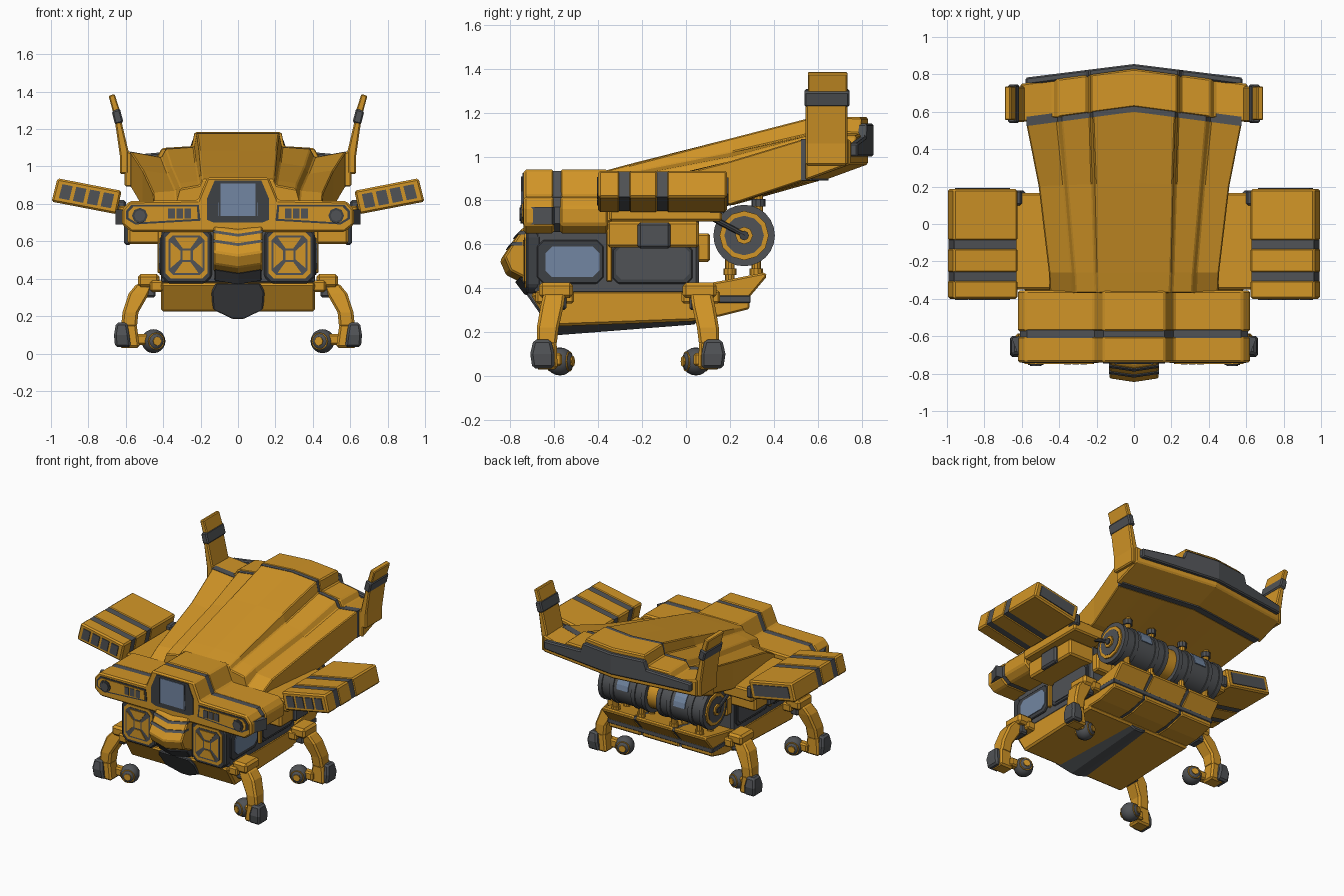
import bpy, bmesh, math
from mathutils import Vector, Matrix

if "Cube" in bpy.data.objects:
    bpy.data.objects.remove(bpy.data.objects["Cube"])

def material(name, rgb):
    m = bpy.data.materials.new(name)
    m.diffuse_color = (*rgb, 1)
    m.use_nodes = True
    m.node_tree.nodes["Principled BSDF"].inputs["Base Color"].default_value = m.diffuse_color
    return m

YEL = material("industrial yellow", (0.64, 0.30, 0.020))
GREY = material("dark grey metal", (0.080, 0.085, 0.092))
DARK = material("charcoal frame", (0.048, 0.052, 0.058))
GLASS = material("blue glass", (0.17, 0.24, 0.36))

# Helper marking the centre of the four legs
leg_centre = bpy.data.objects.new("leg_mirror_centre", None)
leg_centre.location = (0, -0.265, 0)
leg_centre.hide_render = True
bpy.context.collection.objects.link(leg_centre)

def make(name, bm, mat, bevel=0.0, mir=False, quad=False, smooth=False):
    bmesh.ops.recalc_face_normals(bm, faces=bm.faces)
    me = bpy.data.meshes.new(name)
    bm.to_mesh(me)
    bm.free()
    me.materials.append(mat)
    ob = bpy.data.objects.new(name, me)
    bpy.context.collection.objects.link(ob)
    if smooth:
        bpy.context.view_layer.objects.active = ob
        ob.select_set(True)
        bpy.ops.object.shade_smooth_by_angle(angle=math.radians(35))
        ob.select_set(False)
    if bevel:
        b = ob.modifiers.new("bevel", 'BEVEL')
        b.width, b.segments, b.limit_method = bevel, 1, 'ANGLE'
    if mir or quad:
        m = ob.modifiers.new("mirror", 'MIRROR')
        m.use_axis = (True, quad, False)
        m.mirror_object = leg_centre
    return ob

def loft(name, rings, mat, bevel=0.0, strip=False, **kw):
    bm = bmesh.new()
    vs = [[bm.verts.new(p) for p in r] for r in rings]
    n = len(vs[0])
    for a, b in zip(vs, vs[1:]):
        for i in range(n):
            bm.faces.new((a[i], a[(i + 1) % n], b[(i + 1) % n], b[i]))
    for r in (vs[0], vs[-1]):
        if strip:
            for i in range(n // 2 - 1):
                bm.faces.new((r[i], r[i + 1], r[n - 2 - i], r[n - 1 - i]))
        else:
            bm.faces.new(r)
    return make(name, bm, mat, bevel, **kw)

def prism(name, pts, axis, a, b, mat, bevel=0.0, **kw):
    f = {'x': lambda p, d: (d, *p), 'y': lambda p, d: (p[0], d, p[1]), 'z': lambda p, d: (*p, d)}[axis]
    return loft(name, [[f(p, d) for p in pts] for d in (a, b)], mat, bevel, **kw)

def rect(x0, x1, z0, z1, c=0.0):
    if not c:
        return [(x0, z0), (x1, z0), (x1, z1), (x0, z1)]
    return [(x0 + c, z0), (x1 - c, z0), (x1, z0 + c), (x1, z1 - c),
            (x1 - c, z1), (x0 + c, z1), (x0, z1 - c), (x0, z0 + c)]

def box(name, x, y, z, mat, bevel=0.01, **kw):
    return prism(name, rect(*x, *y), 'z', *z, mat, bevel, **kw)

def sym(half):
    return half + [(-x, z) for x, z in reversed(half)]

def cyl(name, c, axis, r, length, mat, n=24, **kw):
    bm = bmesh.new()
    rot = Vector(axis).to_track_quat('Z', 'Y').to_matrix().to_4x4()
    bmesh.ops.create_cone(bm, cap_ends=True, segments=n, radius1=r, radius2=r, depth=length,
                          matrix=Matrix.Translation(c) @ rot)
    return make(name, bm, mat, smooth=n > 12, **kw)

def beam(name, stops, mat, bevel=0.012, **kw):
    rings = [[(x - w / 2, y - d / 2, z), (x + w / 2, y - d / 2, z), (x + w / 2, y + d / 2, z),
              (x - w / 2, y + d / 2, z)] for x, y, z, w, d in stops]
    return loft(name, rings, mat, bevel, **kw)

# Cab roof in two pieces with a grey band between
roof = sym([(.165, .94), (.215, .82), (.58, .815), (.62, .77), (.62, .69), (.57, .65)])
prism("roof_front", roof, 'y', -.74, -.60, YEL, .01)
prism("roof_band", [(x * .985, .79 + (z - .79) * .96) for x, z in roof], 'y', -.61, -.56, GREY)
prism("roof_rear", roof, 'y', -.575, -.355, YEL, .01)

# Roof face: windshield, lamps, grilles
prism("windshield_frame", sym([(.125, .925), (.165, .83), (.165, .715), (.13, .70)]), 'y', -.745, -.73, DARK)
prism("windshield", sym([(.10, .91), (.105, .735)]), 'y', -.749, -.735, GLASS)
for s in (-1, 1):
    prism("windshield_post", rect(s * .098 - .004, s * .098 + .004, .73, .91), 'y', -.752, -.735, DARK)
prism("face_recess", [(.20, .71), (.55, .69), (.60, .72), (.60, .76), (.57, .795), (.21, .795)],
      'y', -.744, -.73, DARK, mir=True)
prism("face_panel", [(.215, .72), (.545, .70), (.585, .725), (.585, .757), (.56, .785), (.22, .785)],
      'y', -.748, -.73, YEL, mir=True)
cyl("lamp_ring", (.525, -.745, .737), (0, 1, 0), .042, .02, DARK, 8, mir=True)
cyl("lamp", (.525, -.75, .737), (0, 1, 0), .03, .02, GREY, 8, mir=True)
for i in range(3):
    prism("grille", rect(.25 + i * .044, .285 + i * .044, .722, .775), 'y', -.752, -.735, GREY, mir=True)
prism("roof_side_lamp", [(.61, -.60), (.655, -.61), (.615, -.71)], 'z', .69, .77, GREY, mir=True)

# Tapered stepped tail deck rising to the rear
def section(y, chev, half):
    full = [(-x, a, b) for x, a, b in reversed(half[1:])] + half
    yy = lambda x: y + chev * (1 - abs(x) / .6)
    return [(x, yy(x), a) for x, a, b in full] + [(x, yy(x), b) for x, a, b in reversed(full)]

front = [(0, .935, .70), (.19, .93, .70), (.205, .90, .70), (.31, .88, .70), (.33, .81, .70), (.45, .80, .70)]
step = [(0, .965, .71), (.195, .96, .71), (.21, .925, .71), (.315, .91, .71), (.335, .87, .71), (.455, .86, .71)]
mid = [(0, 1.085, .78), (.207, 1.085, .78), (.225, 1.02, .78), (.355, 1.0, .78), (.375, .96, .78), (.51, .98, .78)]
rear = [(0, 1.18, .89), (.22, 1.18, .89), (.235, 1.105, .89), (.385, 1.095, .89), (.41, 1.05, .89), (.575, 1.08, .89)]
rim = [(x * 1.055, a + .004, b) for x, a, b in rear]
rim2 = [(x, a - .005, .965) for x, a, b in rim]
loft("tail_deck", [section(-.37, 0, front), section(-.26, 0, step), section(.2, .02, mid), section(.53, .08, rear)],
     YEL, .006, strip=True)
loft("tail_seam", [section(.52, .08, rear), section(.57, .08, rear)], GREY, strip=True)
loft("tail_rim", [section(.545, .08, rim), section(.75, .08, rim2)], YEL, .008, strip=True)
bar = [(0, 1.15, 1.0), (.24, 1.15, 1.0), (.26, 1.09, 1.0), (.58, 1.06, 1.0)]
loft("tail_bumper", [section(.74, .08, bar), section(.78, .075, bar)], GREY, .008, strip=True)

# Upright tail fins with grey bands
prism("fin_base", [(.585, .96), (.632, .96), (.632, 1.06), (.658, 1.24), (.624, 1.245), (.585, 1.08)],
      'y', .545, .735, YEL, .008, mir=True)
prism("fin_band", [(.612, 1.235), (.658, 1.225), (.675, 1.295), (.632, 1.31)], 'y', .54, .745, GREY, .008, mir=True)
prism("fin_tip", [(.632, 1.30), (.668, 1.29), (.692, 1.378), (.66, 1.388)], 'y', .555, .735, YEL, .006, mir=True)

# Side wings: tilted boxes with grey bands, front ports and rear panel
W = [Vector(p) for p in ((.65, .745), (.997, .812), (.965, .937), (.622, .87))]
def wing_pt(u, v):
    return tuple((W[0] * (1 - u) + W[1] * u) * (1 - v) + (W[3] * (1 - u) + W[2] * u) * v)
def wing_quad(u0, u1, v0, v1):
    return [wing_pt(u0, v0), wing_pt(u1, v0), wing_pt(u1, v1), wing_pt(u0, v1)]
for a, b in ((-.40, -.30), (-.262, -.128), (-.09, .187)):
    prism("wing_block", wing_quad(0, 1, 0, 1), 'y', a, b, YEL, .01, mir=True)
prism("wing_bands", wing_quad(.015, .985, .04, .96), 'y', -.31, -.07, GREY, mir=True)
for i in range(4):
    prism("wing_port", wing_quad(.1 + i * .215, .26 + i * .215, .2, .8), 'y', -.406, -.39, GREY, mir=True)
prism("wing_rear_panel", wing_quad(.1, .9, .2, .8), 'y', .18, .193, GREY, mir=True)
box("wing_arm", (.38, .64), (-.35, .165), (.705, .79), YEL, mir=True)
box("wing_hinge", (.60, .645), (.10, .18), (.74, .82), GREY, mir=True)

# Main cabin and side rails
box("cabin", (-.41, .41), (-.69, .06), (.37, .72), GREY, .015)
box("side_rail", (.39, .59), (-.36, .06), (.585, .705), YEL, .012, mir=True)
box("rail_box", (.57, .61), (-.22, -.07), (.58, .70), GREY, .012, mir=True)
box("side_post", (.40, .43), (-.362, -.338), (.43, .66), YEL, .004, mir=True)
prism("window_frame", rect(-.68, -.375, .42, .62, .03), 'x', .40, .42, DARK, .005, mir=True)
prism("side_window", rect(-.64, -.395, .45, .59, .03), 'x', .41, .425, GLASS, mir=True)
prism("panel_frame", rect(-.335, .03, .42, .60, .025), 'x', .40, .418, DARK, .005, mir=True)
prism("side_panel", rect(-.32, .015, .44, .59, .025), 'x', .41, .424, GREY, mir=True)

# Square front vents with four yellow blades
prism("vent_frame", rect(.14, .412, .375, .675, .035), 'y', -.73, -.66, DARK, .01, mir=True)
prism("vent_rim", rect(.162, .388, .40, .65, .03), 'y', -.735, -.70, YEL, mir=True)
prism("vent_plate", rect(.18, .372, .42, .632, .025), 'y', -.738, -.70, GREY, mir=True)
for k in range(4):
    ca, sa = math.cos(k * math.pi / 2), math.sin(k * math.pi / 2)
    pts = [(.275 + (x * ca - z * sa) * .95, .526 + (x * sa + z * ca) * 1.05)
           for x, z in ((.035, -.022), (.09, -.066), (.09, .066), (.035, .022))]
    prism("vent_blade", pts, 'y', -.743, -.71, YEL, mir=True)
prism("vent_hub", rect(.253, .297, .50, .55), 'y', -.743, -.71, YEL, mir=True)

# Pointed nose with chevron stripes
def nose(name, prof, mat, w=.132, bevel=0.0, drop=.02):
    loft(name, [[(x, y + (.02 if x else 0), z + (drop if x else 0)) for y, z in prof] for x in (-w, 0, w)], mat, bevel)
nose("nose", [(-.66, .68), (-.76, .66), (-.848, .525), (-.82, .46), (-.74, .42), (-.66, .42)], YEL, bevel=.008)
for z in (.575, .625):
    y = -.848 + (z - .525) * .652
    nose("nose_stripe", [(y - .006, z), (y + .004, z + .015), (y + .05, z + .015), (y + .05, z)], GREY, .133)
nose("nose_slot", [(-.70, .43), (-.78, .43), (-.735, .37), (-.68, .37)], DARK, .125, .004)

# Lower hull, keel and rear platform
prism("lower_hull", [(-.71, .375), (-.62, .225), (.05, .25), (.05, .39), (-.6, .39)], 'x', -.412, .412, YEL, .012)
K = sym([(.12, .375), (.142, .33), (.135, .235), (.03, .185)])
loft("keel", [[(x, -.73 + (.375 - z) * .7, z) for x, z in K], [(x, .045, z + .05 * (z < .3)) for x, z in K]], GREY, .008)
plat = [(.03, .265), (.15, .27), (.29, .305), (.29, .36), (.37, .455), (.36, .472), (.2, .44), (.03, .41)]
for a, b in ((-.412, -.16), (-.145, .145), (.16, .412)):
    prism("rear_platform", plat, 'x', a, b, YEL, .008)
prism("platform_core", [(y - .008, .37 + (z - .37) * .95) for y, z in plat], 'x', -.40, .40, GREY)
box("platform_band", (-.416, .416), (.05, .295), (.333, .366), GREY, .004)

# Twin tanks slung under the tail
TY, TZ = .265, .64
cyl("tank_axle", (0, TY, TZ), (1, 0, 0), .11, .82, YEL)
cyl("tank", (.225, TY, TZ), (1, 0, 0), .132, .36, GREY, mir=True)
for x in (.06, .14, .31, .40):
    cyl("tank_band", (x, TY, TZ), (1, 0, 0), .14, .03, GREY, mir=True)
cyl("tank_end_ring", (.41, TY, TZ), (1, 0, 0), .112, .03, YEL, 12, mir=True)
cyl("tank_end_plate", (.415, TY, TZ), (1, 0, 0), .09, .028, GREY, 12, mir=True)
cyl("tank_hub", (.425, TY, TZ), (1, 0, 0), .04, .03, YEL, 8, mir=True)
cyl("tank_hub_cap", (.435, TY, TZ), (1, 0, 0), .022, .025, DARK, 8, mir=True)
arc = [(r * math.cos(math.radians(t)), r * math.sin(math.radians(t)))
       for r, ts in ((.138, (5, 20, 35, 50)), (.12, (50, 35, 20, 5))) for t in ts]
prism("tank_gauge", [(TY + a, TZ + b) for a, b in arc], 'x', .18, .27, GLASS, mir=True)
d = Vector((.0, .17, -.09))
cyl("tank_hose", Vector((.435, .10, .73)) + d / 2, d, .013, d.length, DARK, 8, mir=True)
for x in (.13, .33):
    for y in (.20, .32):
        cyl("tank_post", (x, y, .49), (0, 0, 1), .022, .11, YEL, 10, mir=True)
        cyl("tank_foot", (x, y, .475), (0, 0, 1), .03, .03, YEL, 10, mir=True)
    cyl("tank_hanger", (x, .33, .81), (0, 0, 1), .022, .13, YEL, 10, mir=True)
    cyl("tank_hanger_collar", (x, .33, .79), (0, 0, 1), .032, .035, GREY, 10, mir=True)
box("tank_bracket", (.2, .40), (.05, .11), (.52, .65), YEL, mir=True)

# Four splayed legs with ball wheels
box("hip", (.40, .47), (-.685, -.51), (.33, .39), YEL, quad=True)
box("hip_cap", (.42, .535), (-.67, -.515), (.355, .425), YEL, .015, quad=True)
box("hip_joint", (.44, .50), (-.655, -.545), (.30, .37), GREY, quad=True)
beam("thigh", [(.495, -.60, .375, .09, .10), (.53, -.61, .32, .11, .105), (.575, -.63, .22, .085, .10),
               (.583, -.635, .14, .085, .09)], YEL, quad=True)
beam("shin", [(.585, -.635, .16, .085, .09), (.58, -.635, .03, .11, .10)], YEL, quad=True)
beam("foot_guard", [(.622, -.655, .165, .06, .08), (.622, -.655, .10, .082, .11), (.615, -.65, .035, .085, .10)],
     GREY, quad=True)
box("wheel_arm", (.48, .56), (-.62, -.565), (.045, .105), YEL, quad=True)
bm = bmesh.new()
bmesh.ops.create_uvsphere(bm, u_segments=16, v_segments=10, radius=.064,
                          matrix=Matrix.Translation((.452, -.575, .066)))
make("ball_wheel", bm, GREY, quad=True, smooth=True)
cyl("wheel_rim", (.452, -.575, .066), (.35, 1, 0), .046, .098, YEL, 12, quad=True)
cyl("wheel_hub", (.452, -.575, .066), (.35, 1, 0), .024, .13, YEL, 8, quad=True)
